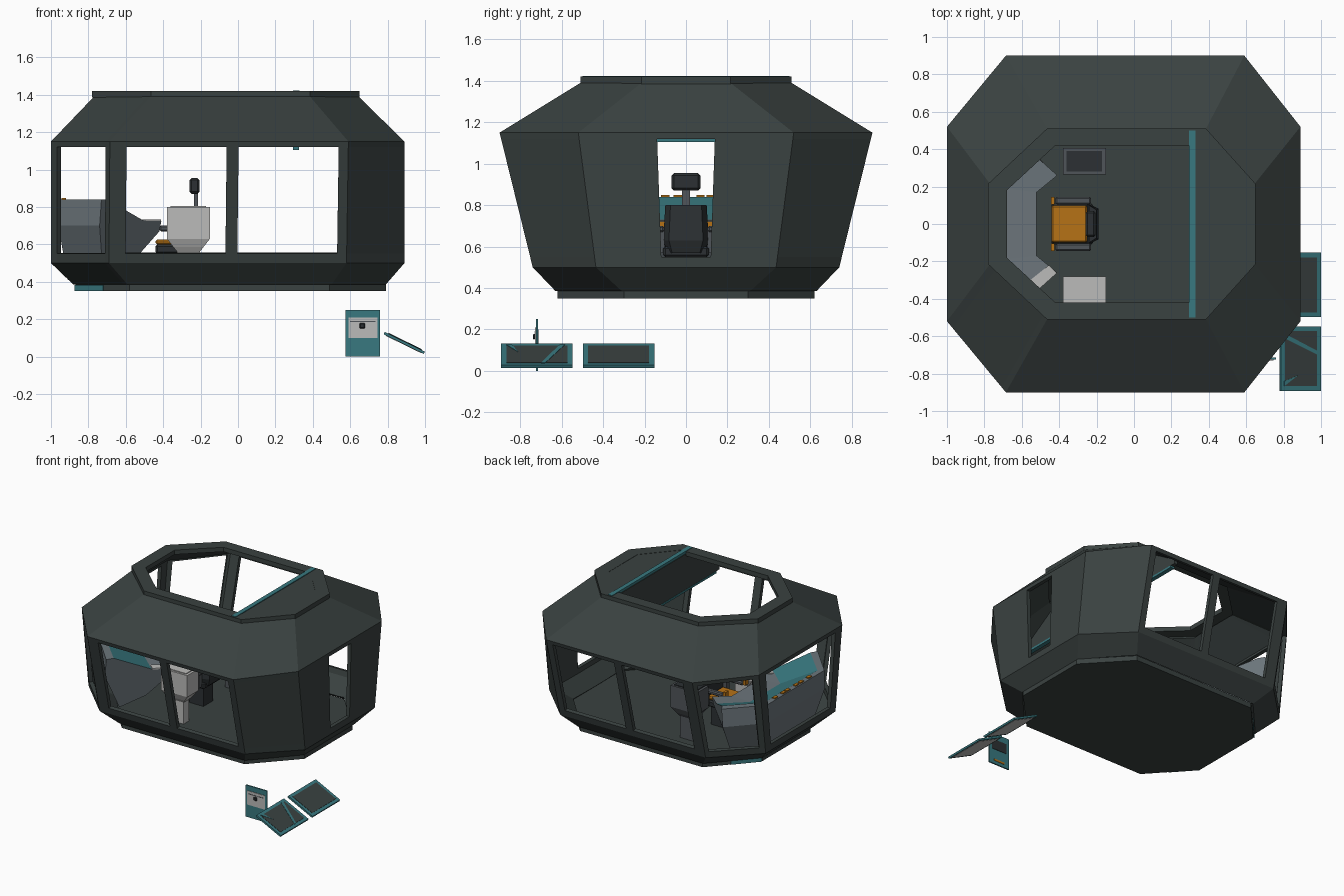
import bpy, bmesh, math
from mathutils import Vector, Matrix

if "Cube" in bpy.data.objects:
    bpy.data.objects.remove(bpy.data.objects["Cube"])

def mat(name, r, g, b):
    m = bpy.data.materials.new(name)
    m.diffuse_color = (r, g, b, 1)
    m.use_nodes = True
    m.node_tree.nodes["Principled BSDF"].inputs["Base Color"].default_value = m.diffuse_color
    return m

DARK = mat("dark shell", 0.042, 0.054, 0.052)
TEAL = mat("teal", 0.04, 0.19, 0.215)
GREY = mat("console grey", 0.15, 0.18, 0.2)
LIGHT = mat("light grey", 0.5, 0.5, 0.49)
ORANGE = mat("orange", 0.47, 0.17, 0.008)
BLACK = mat("charcoal", 0.025, 0.03, 0.033)
MID = mat("mid grey", 0.08, 0.09, 0.1)

def finish(name, bm, mats, recalc=True):
    if recalc:
        bmesh.ops.recalc_face_normals(bm, faces=bm.faces)
    me = bpy.data.meshes.new(name)
    bm.to_mesh(me)
    bm.free()
    for m in mats:
        me.materials.append(m)
    ob = bpy.data.objects.new(name, me)
    bpy.context.collection.objects.link(ob)
    return ob

def loft(name, rings, m):
    """Closed solid through rings of equal point count."""
    bm = bmesh.new()
    vs = [[bm.verts.new(p) for p in r] for r in rings]
    n = len(rings[0])
    for a, b in zip(vs, vs[1:]):
        for i in range(n):
            bm.faces.new((a[i], a[(i + 1) % n], b[(i + 1) % n], b[i]))
    bm.faces.new(vs[0][::-1])
    bm.faces.new(vs[-1])
    return finish(name, bm, [m])

def rect(x0, x1, y0, y1, z):
    return [(x0, y0, z), (x1, y0, z), (x1, y1, z), (x0, y1, z)]

def box(name, x0, x1, y0, y1, z0, z1, m, bevel=0):
    ob = loft(name, [rect(x0, x1, y0, y1, z0), rect(x0, x1, y0, y1, z1)], m)
    if bevel:
        b = ob.modifiers.new("bevel", 'BEVEL')
        b.width, b.segments = bevel, 1
    return ob

def octo(x0, x1, y, c0, c1, cy, z):
    return [Vector(p) for p in ((x1, -cy, z), (x1, cy, z), (c1, y, z), (c0, y, z),
                                (x0, cy, z), (x0, -cy, z), (c0, -y, z), (c1, -y, z))]

# ---- cabin shell: three bands of eight panels, windows left out of the middle band
levels = [octo(-0.88, 0.79, 0.63, -0.59, 0.5, 0.31, 0.385),
          octo(-1.0, 0.89, 0.74, -0.69, 0.58, 0.435, 0.5),
          octo(-1.0, 0.89, 0.9, -0.685, 0.59, 0.52, 1.15),
          octo(-0.77, 0.645, 0.51, -0.465, 0.385, 0.215, 1.39)]
ucuts = {0: [.365, .635], 2: [.04, .46, .51, .93], 3: [.07, .9], 4: [.08, .92],
         5: [.1, .93], 6: [.07, .49, .54, .96]}
bm = bmesh.new()
for band in range(3):
    A, B = levels[band], levels[band + 1]
    vs = [0, .077, .954, 1] if band == 1 else [0, 1]
    for i in range(8):
        j = (i + 1) % 8
        us = [0] + ucuts.get(i, []) + [1]
        pt = lambda u, v: A[i].lerp(A[j], u).lerp(B[i].lerp(B[j], u), v)
        for k in range(len(us) - 1):
            for l in range(len(vs) - 1):
                if band == 1 and l == 1 and k % 2 == 1:
                    continue                      # window opening
                bm.faces.new([bm.verts.new(pt(u, v)) for u, v in (
                    (us[k], vs[l]), (us[k + 1], vs[l]),
                    (us[k + 1], vs[l + 1]), (us[k], vs[l + 1]))])
bmesh.ops.remove_doubles(bm, verts=bm.verts, dist=1e-4)
shell = finish("cabin_shell", bm, [DARK], recalc=False)
s = shell.modifiers.new("thickness", 'SOLIDIFY')
s.thickness, s.offset, s.use_even_offset = 0.03, -1, True

# ---- floor plate with teal corner strips at the nose
base = [octo(-0.87, 0.79, 0.62, -0.58, 0.49, 0.3, z) for z in (0.35, 0.39)]
loft("floor_plate", base, DARK)
for sgn in (-1, 1):
    a, b = Vector((-0.872, 0.302 * sgn, 0)), Vector((-0.72, 0.472 * sgn, 0))
    n = Vector((-0.74, 0.67 * sgn, 0)) * 0.004
    foot = [a, b, b + n, a + n]
    loft("floor_trim", [[p + Vector((0, 0, z)) for p in foot] for z in (0.352, 0.384)], TEAL)

# ---- roof rim, open at the front, covered at the rear
outer = [octo(-0.78, 0.65, 0.51, -0.465, 0.385, 0.215, z) for z in (1.385, 1.42)]
inner = [octo(-0.68, 0.55, 0.42, -0.42, 0.34, 0.18, z) for z in (1.385, 1.42)]
bm = bmesh.new()
loops = [[bm.verts.new(p) for p in r] for r in (outer[0], outer[1], inner[1], inner[0])]
for a, b in zip(loops, loops[1:] + loops[:1]):
    for i in range(8):
        bm.faces.new((a[i], a[(i + 1) % 8], b[(i + 1) % 8], b[i]))
finish("roof_rim", bm, [DARK])
cap = [(0.3, -0.42), (0.34, -0.42), (0.55, -0.18), (0.55, 0.18), (0.34, 0.42), (0.3, 0.42)]
loft("roof_cover", [[(x, y, z) for x, y in cap] for z in (1.39, 1.418)], DARK)
box("roof_trim", 0.295, 0.33, -0.5, 0.5, 1.405, 1.424, TEAL)

# ---- bulkhead hanging below the roof trim
prof = [(-0.84, 1.12), (0.84, 1.12), (0.84, 1.15), (0.47, 1.4), (-0.47, 1.4), (-0.84, 1.15)]
loft("bulkhead", [[(x, y, z) for y, z in prof] for x in (0.295, 0.325)], DARK)
box("bulkhead_edge", 0.293, 0.327, -0.8, 0.8, 1.105, 1.121, TEAL)

# ---- wrap-around console: (mid x, mid half y, end x, end y, z) per section corner
sec = [(-0.91, .25, -0.72, .45, .41), (-0.96, .36, -0.74, .6, .7), (-0.955, .36, -0.73, .6, .84),
       (-0.915, .33, -0.7, .55, .84), (-0.69, .19, -0.51, .35, .73), (-0.52, .17, -0.41, .26, .725),
       (-0.53, .17, -0.42, .26, .67), (-0.66, .18, -0.57, .33, .5)]
bm = bmesh.new()
rows = [[bm.verts.new(p) for p in ((xe, ye, z), (x, h, z), (x, -h, z), (xe, -ye, z))]
        for x, h, xe, ye, z in sec]
for k in range(len(rows)):
    a, b = rows[k], rows[(k + 1) % len(rows)]
    for i in range(3):
        f = bm.faces.new((a[i], a[i + 1], b[i + 1], b[i]))
        f.material_index = 1 if k == 3 else 0     # sloping screens are teal
for e in (0, 3):
    bm.faces.new([r[e] for r in rows])
finish("console", bm, [GREY, TEAL])
tip = [(-0.505, -0.345), (-0.412, -0.262), (-0.455, -0.22), (-0.555, -0.30)]
loft("console_tip_plate", [[(x, y, z) for x, y in tip] for z in (0.725, 0.734)], LIGHT)
for y in (-0.2, -0.1, -0.04, 0.07, 0.12, 0.22):
    box("console_switch", -0.945, -0.92, y - .02, y + .02, 0.835, 0.848, ORANGE)

# ---- pilot seat
box("seat_base", -0.38, -0.26, -0.06, 0.06, 0.39, 0.56, BLACK)
box("seat_pan", -0.44, -0.22, -0.11, 0.11, 0.55, 0.6, BLACK, 0.01)
box("seat_cushion", -0.44, -0.25, -0.1, 0.1, 0.6, 0.625, ORANGE, 0.008)
loft("seat_back", [[(x0, -w, z), (x1, -w * .75, z), (x1, w * .75, z), (x0, w, z)] for x0, x1, w, z in
                   ((-.25, -.21, .09, .57), (-.25, -.19, .11, .63), (-.24, -.2, .1, .8))], BLACK)
for sgn in (-1, 1):
    y = sorted((sgn * 0.105, sgn * 0.145))
    box("armrest", -0.42, -0.23, *y, 0.67, 0.7, MID, 0.008)
    box("armrest_post", -0.28, -0.24, *y, 0.57, 0.68, MID)
    box("armrest_grip", -0.445, -0.425, *y, 0.68, 0.72, ORANGE)
box("headrest_post", -0.235, -0.215, -0.02, 0.02, 0.79, 0.88, MID)
box("headrest", -0.26, -0.205, -0.07, 0.07, 0.87, 0.955, BLACK, 0.012)

# ---- side cabinets on pedestals
for name, y, m, top in (("left_cabinet", -0.35, LIGHT, LIGHT), ("right_cabinet", 0.335, MID, BLACK)):
    rings = [(.06, .035, .39), (.06, .035, .56), (.08, .05, .585), (.115, .07, .63), (.115, .07, .8)]
    loft(name, [rect(-.265 - w, -.265 + w, y - d, y + d, z) for w, d, z in rings], m)
    box(name + "_lid", -.36, -.17, y - .055, y + .055, .8, .806, top)

# ---- loose control panel below the cabin
box("control_panel", 0.575, 0.76, -0.725, -0.715, 0.0, 0.25, TEAL)
box("control_plate", 0.59, 0.745, -0.729, -0.725, 0.1, 0.21, LIGHT)
box("control_slot", 0.6, 0.735, -0.731, -0.729, 0.185, 0.19, MID)
box("control_knob", 0.65, 0.68, -0.738, -0.728, 0.15, 0.18, BLACK, 0.005)
box("control_back_plate", 0.6, 0.735, -0.715, -0.712, 0.12, 0.2, BLACK)
box("control_back_slot", 0.62, 0.715, -0.715, -0.712, 0.025, 0.04, ORANGE)

# ---- two sloping hatch panels: teal frame, dark top, pale underside
slope = math.atan2(0.105, 0.215)
for y in (-0.72, -0.325):
    M = Matrix.Translation((0.889, y, 0.073)) @ Matrix.Rotation(slope, 4, 'Y')
    parts = [box("hatch_frame", -.119, .119, -.172, .172, -.007, .007, TEAL),
             box("hatch_top", -.095, .095, -.147, .147, .006, .0095, DARK),
             box("hatch_underside", -.105, .105, -.157, .157, -.0095, -.006, LIGHT)]
    if y < -0.5:                                  # diagonal braces on the front hatch
        for q in ([(-.1, .11), (.1, .02), (.1, .04), (-.1, .135)],
                  [(-.1, -.147), (-.02, -.09), (-.1, -.12), (-.1, -.135)]):
            parts.append(loft("hatch_brace", [[(a, b, z) for a, b in q] for z in (.008, .0115)], TEAL))
    for p in parts:
        p.matrix_world = M
